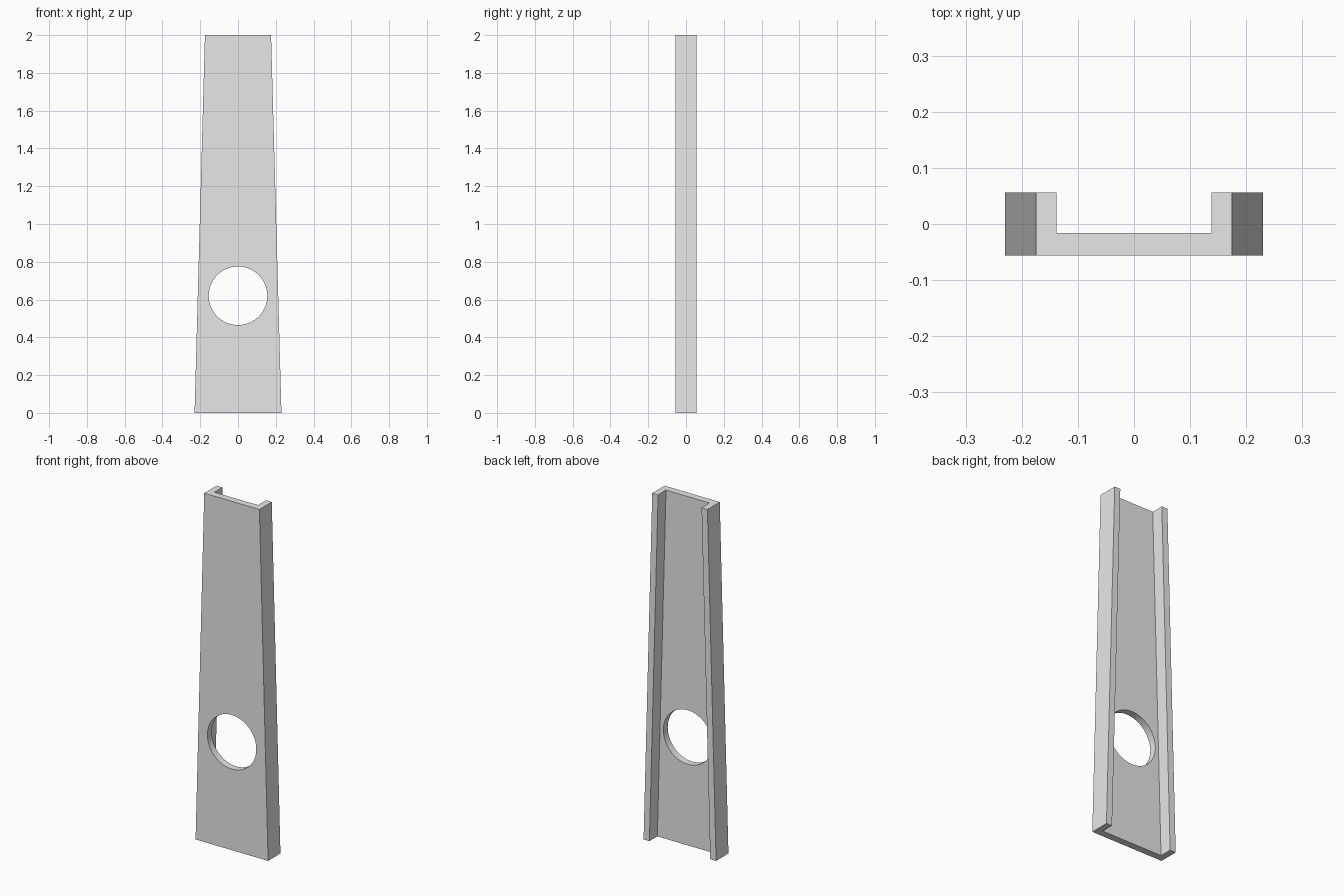
import bpy, bmesh, math

if "Cube" in bpy.data.objects:
    bpy.data.objects.remove(bpy.data.objects["Cube"])

H = 2.0                                   # total height
BOTTOM, TOP = 0.23, 0.175                 # outer half widths
LIP = 0.037                               # side flange thickness
FRONT, WEB, BACK = -0.056, -0.016, 0.056  # depth levels

grey = bpy.data.materials.new("light_grey")
grey.diffuse_color = (0.8, 0.8, 0.8, 1)
grey.use_nodes = True
grey.node_tree.nodes["Principled BSDF"].inputs["Base Color"].default_value = grey.diffuse_color


def channel_ring(bm, half, z):
    """U-shaped cross-section, open toward the back."""
    inner = half - LIP
    right = [(half, FRONT), (half, BACK), (inner, BACK), (inner, WEB)]
    left = [(-x, y) for x, y in reversed(right)]
    return [bm.verts.new((x, y, z)) for x, y in right + left]


# Tapered channel body
bm = bmesh.new()
low, high = channel_ring(bm, BOTTOM, 0), channel_ring(bm, TOP, H)
bm.faces.new(low[::-1])
bm.faces.new(high)
for i in range(len(low)):
    j = (i + 1) % len(low)
    bm.faces.new((low[i], low[j], high[j], high[i]))
bmesh.ops.recalc_face_normals(bm, faces=bm.faces)
mesh = bpy.data.meshes.new("tapered_channel")
bm.to_mesh(mesh)
bm.free()
mesh.materials.append(grey)
channel = bpy.data.objects.new("tapered_channel", mesh)
bpy.context.collection.objects.link(channel)

# Round hole through the front web
bpy.ops.mesh.primitive_cylinder_add(vertices=64, radius=0.155, depth=0.4,
                                    location=(0, 0, 0.62),
                                    rotation=(math.pi / 2, 0, 0))
cutter = bpy.context.object
cutter.name = "hole_cutter"
cutter.data.materials.append(grey)
cut = channel.modifiers.new("round_hole", 'BOOLEAN')
cut.operation = 'DIFFERENCE'
cut.solver = 'EXACT'
cut.object = cutter

# Apply the cut, then remove the cutter
bpy.ops.object.select_all(action='DESELECT')
channel.select_set(True)
bpy.context.view_layer.objects.active = channel
bpy.ops.object.modifier_apply(modifier=cut.name)
bpy.data.objects.remove(cutter, do_unlink=True)
bpy.ops.object.shade_smooth_by_angle(angle=math.radians(30))
